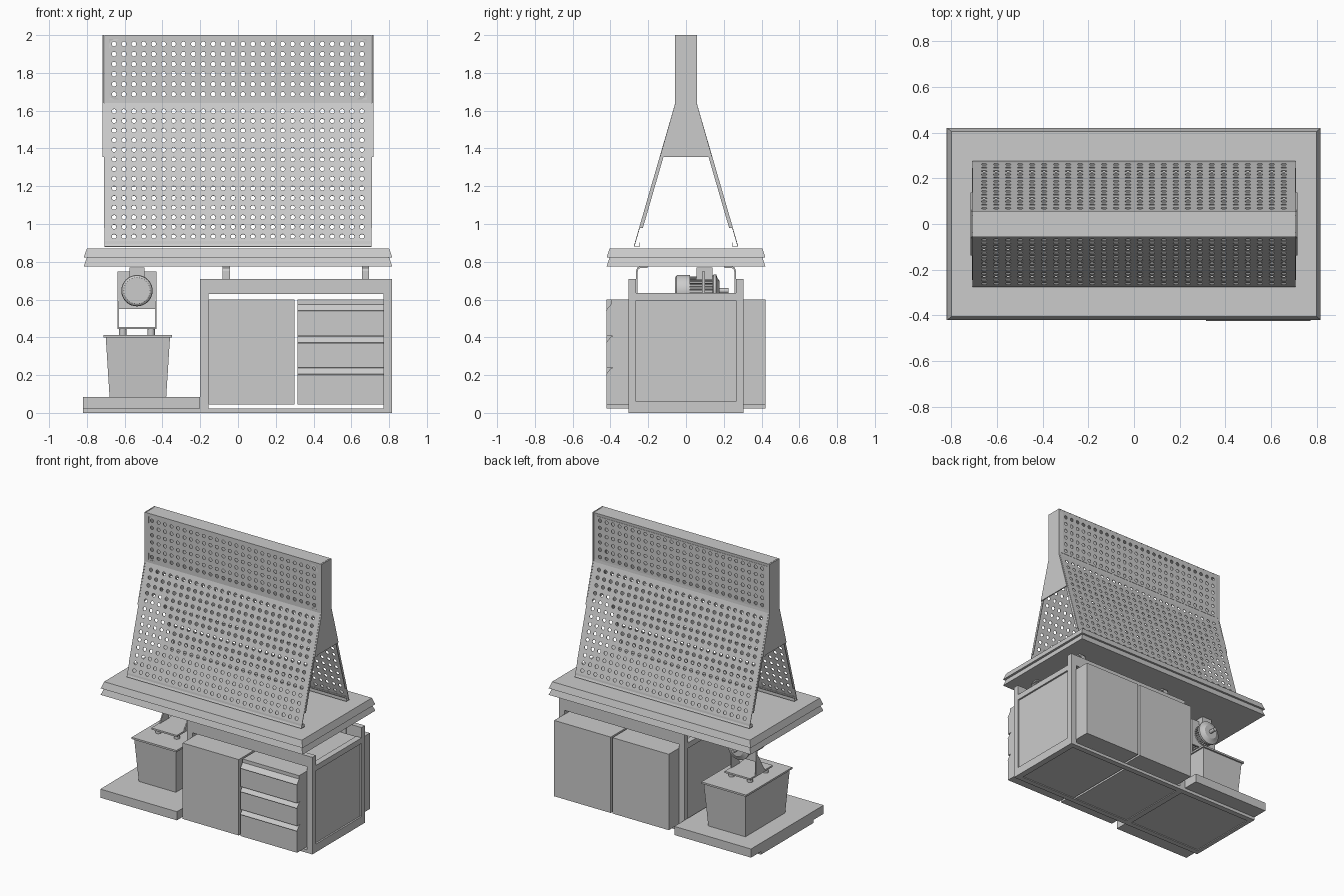
import bpy, bmesh
from math import sin, cos, pi, hypot

if "Cube" in bpy.data.objects:
    bpy.data.objects.remove(bpy.data.objects["Cube"])


def finish(name, bm, smooth=False):
    bmesh.ops.recalc_face_normals(bm, faces=bm.faces)
    me = bpy.data.meshes.new(name)
    bm.to_mesh(me)
    bm.free()
    ob = bpy.data.objects.new(name, me)
    bpy.context.collection.objects.link(ob)
    if smooth:
        bpy.ops.object.select_all(action='DESELECT')
        ob.select_set(True)
        bpy.context.view_layer.objects.active = ob
        bpy.ops.object.shade_smooth_by_angle()
    return ob


def loft(name, rings, smooth=False):
    """Skin between rings of equal length and cap both ends."""
    bm = bmesh.new()
    vs = [[bm.verts.new(p) for p in r] for r in rings]
    n = len(vs[0])
    for a, b in zip(vs, vs[1:]):
        for i in range(n):
            bm.faces.new((a[i], a[(i + 1) % n], b[(i + 1) % n], b[i]))
    bm.faces.new(vs[0])
    bm.faces.new(vs[-1])
    return finish(name, bm, smooth)


def rect(x0, x1, y0, y1, z):
    return [(x0, y0, z), (x1, y0, z), (x1, y1, z), (x0, y1, z)]


def box(name, x0, x1, y0, y1, z0, z1):
    return loft(name, [rect(x0, x1, y0, y1, z0), rect(x0, x1, y0, y1, z1)])


def prism(name, pts, x0, x1):
    """Extrude a (y, z) profile along x."""
    return loft(name, [[(x, y, z) for y, z in pts] for x in (x0, x1)])


def turned(name, cx, cz, prof, n=32):
    """Round part about a y axis from (radius, y) pairs."""
    return loft(name, [[(cx + r * cos(2 * pi * i / n), y, cz + r * sin(2 * pi * i / n))
                        for i in range(n)] for r, y in prof], True)


HALF_W, PITCH, COLS = 0.707, 0.0525, 26


def perforated(name, top, bottom, first, rows, row_pitch, hole=0.0125, n=12):
    """Sheet between two (y, z) edges with a grid of round holes."""
    length = hypot(bottom[0] - top[0], bottom[1] - top[1])
    bm = bmesh.new()

    def v(x, t):
        k = t / length
        return bm.verts.new((x, top[0] + (bottom[0] - top[0]) * k, top[1] + (bottom[1] - top[1]) * k))

    hx, ht = PITCH / 2, row_pitch / 2
    for c in range(COLS):
        cx = (c - (COLS - 1) / 2) * PITCH
        for r in range(rows):
            ct = first + r * row_pitch
            corner = [v(cx + a * hx, ct + b * ht) for a, b in ((1, 1), (-1, 1), (-1, -1), (1, -1))]
            ring = [v(cx + hole * cos(2 * pi * (i + .5) / n), ct + hole * sin(2 * pi * (i + .5) / n))
                    for i in range(n)]
            q = n // 4
            for k in range(4):
                arc = [ring[(k * q + j) % n] for j in range(q)]
                nxt = ring[((k + 1) * q) % n]
                # fan each corner to its arc, then close towards the next corner
                for a, b in zip(arc, arc[1:]):
                    bm.faces.new((corner[k], b, a))
                bm.faces.new((corner[k], corner[(k + 1) % 4], nxt, arc[-1]))
    # plain margins
    gx, t0, t1 = COLS * hx, first - ht, first + (rows - .5) * row_pitch
    for x0, x1, a, b in ((-HALF_W, HALF_W, 0, t0), (-HALF_W, HALF_W, t1, length),
                         (-HALF_W, -gx, t0, t1), (gx, HALF_W, t0, t1)):
        bm.faces.new((v(x0, a), v(x1, a), v(x1, b), v(x0, b)))
    bmesh.ops.remove_doubles(bm, verts=bm.verts, dist=1e-5)
    ob = finish(name, bm)
    m = ob.modifiers.new("thickness", 'SOLIDIFY')
    m.thickness, m.offset = 0.004, 0
    return ob


# pegboard faces, edge flanges and bottom lips
for s, side in ((-1, "front"), (1, "back")):
    perforated(side + "_upper_pegboard", (s * .055, 2.0), (s * .055, 1.64), .047, 6, .0532)
    perforated(side + "_lower_pegboard", (s * .055, 1.64), (s * .275, .88), .045, 14, .0531)
    prism(side + "_pegboard_lip", [(s * .275, .88), (s * .243, .88), (s * .243, .903),
                                   (s * .247, .903), (s * .247, .884), (s * .275, .884)], -HALF_W, HALF_W)
    for x in (-HALF_W, HALF_W):
        prism(side + "_edge_flange", [(s * .055, 1.64), (s * .246, .98), (s * .228, .98), (s * .037, 1.64)],
              x - .003, x + .003)
box("pegboard_cap", -HALF_W, HALF_W, -.057, .057, 1.996, 2.0)
for x in (-.713, .713):
    prism("pegboard_side_plate", [(-.057, 2), (.057, 2), (.057, 1.64), (.138, 1.355),
                                  (-.138, 1.355), (-.057, 1.64)], x - .004, x + .004)

# worktop of two layers with flared edges
for z in (.775, .8225):
    loft("worktop_layer", [rect(-.817, .817, -.42, .42, z), rect(-.80, .80, -.405, .405, z + .0475)])

# straps carrying the worktop
for x in (-.062, .675):
    for s in (-1, 1):
        prism("worktop_strap", [(s * y, z) for y, z in (
            (.265, .635), (.265, .75), (.259, .768), (.245, .775), (.205, .775), (.205, .766),
            (.243, .766), (.252, .761), (.256, .748), (.256, .635))], x - .019, x + .019)

# cabinet frame
for s in (-1, 1):
    y0, y1 = sorted((s * .265, s * .305))
    box("top_rail", -.20, .815, y0, y1, .63, .71)
    box("bottom_rail", -.82, .815, y0, y1, 0, .022)
    for x in (-.20, .77):
        box("corner_post", x, x + .045, y0, y1, 0, .71)
for x in (-.20, .77):
    box("end_top_rail", x, x + .045, -.265, .265, .595, .635)
    box("end_bottom_rail", x, x + .045, -.265, .265, 0, .06)
    box("end_panel", x + .012, x + .033, -.265, .265, .06, .595)
for x0, x1 in ((-.155, .30), (.315, .77), (-.79, -.20)):
    box("floor_panel", x0, x1, -.265, .265, .006, .022)
box("platform_end_rail", -.82, -.79, -.265, .265, 0, .025)

# cupboard and drawer unit, running right through the frame
box("cupboard", -.155, .30, -.42, .42, .045, .60)
box("drawer_unit", .315, .773, -.39, .42, .045, .60)
for zb, zt, drop in ((.045, .237, 0), (.24, .404, 0), (.407, .60, .025)):
    z = zt - drop
    prism("drawer_front", [(-.38, zb), (-.42, zb), (-.42, z - .038), (-.424, z - .032), (-.42, z - .028),
                           (-.397, z), (-.397, zt), (-.38, zt)], .315, .773)

# side platform
box("platform", -.82, -.20, -.42, .42, .022, .085)

# tapered bin with lid
loft("bin", [rect(-.68, -.38, -.175, .285, .085), rect(-.70, -.36, -.20, .31, .40)])
box("bin_lid", -.712, -.35, -.212, .322, .40, .413)

# motor stand
CX, CZ = -.535, .647
box("stand_base", CX - .103, CX + .103, -.09, .17, .443, .455)
for x in (CX - .075, CX + .075):
    for y in (-.05, .13):
        loft("stand_foot", [[(x + .02 * cos(i * pi / 8), y + .02 * sin(i * pi / 8), z) for i in range(16)]
                            for z in (.413, .443)], True)
for x in (CX - .099, CX + .099):
    prism("stand_gusset", [(.0, .455), (.10, .455), (.10, .748), (.085, .748), (.085, .60)], x - .004, x + .004)
box("stand_plate", CX - .103, CX + .103, .088, .10, .55, .748)

# motor: fan cover, finned body, end flange, shaft and terminal box
turned("fan_cover", CX, CZ, [(.07, -.057), (.08, -.05), (.083, -.04), (.083, .02)])
fins = 28
gear = [(CX + r * cos(a), CZ + r * sin(a)) for k in range(fins) for r, a in
        ((.064, 2 * pi * k / fins), (.064, 2 * pi * (k + .5) / fins),
         (.076, 2 * pi * (k + .5) / fins), (.076, 2 * pi * (k + 1) / fins))]
loft("finned_body", [[(x, y, z) for x, z in gear] for y in (.02, .145)])
turned("end_flange", CX, CZ, [(.08, .14), (.085, .145), (.085, .16), (.07, .165), (.05, .178)])
turned("shaft", CX, CZ, [(.013, .17), (.013, .225)], 16)
box("terminal_box", CX - .04, CX + .04, .055, .14, .70, .77)
